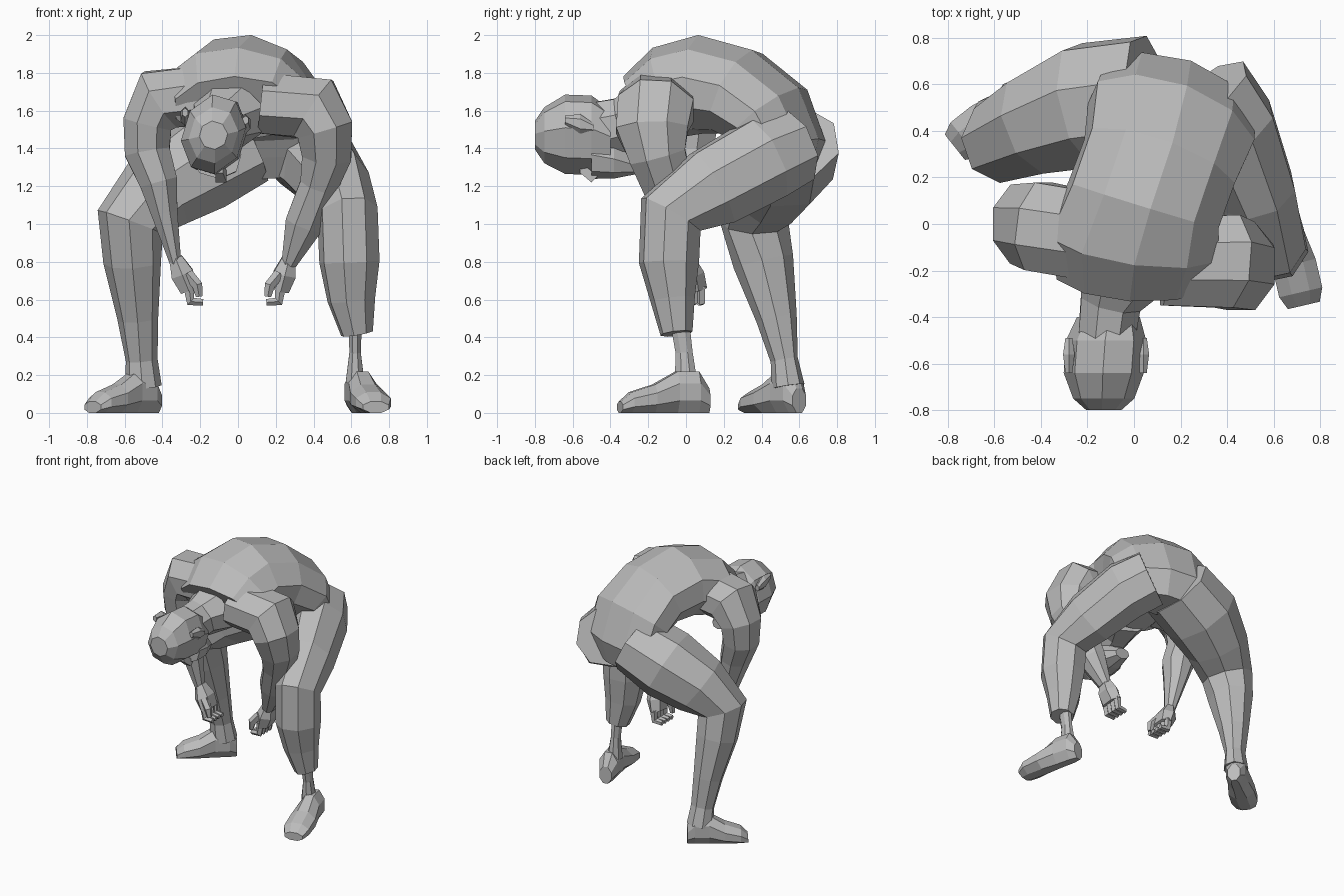
import bpy, bmesh, math
from mathutils import Vector

cube = bpy.data.objects.get("Cube")
if cube:
    bpy.data.objects.remove(cube, do_unlink=True)

grey = bpy.data.materials.new("clay grey")
grey.use_nodes = True
colour = (0.5, 0.5, 0.5, 1)
grey.diffuse_color = colour
grey.node_tree.nodes["Principled BSDF"].inputs["Base Color"].default_value = colour


def finish(name, bm):
    """Turn a bmesh into a flat shaded grey object."""
    bmesh.ops.recalc_face_normals(bm, faces=bm.faces)
    mesh = bpy.data.meshes.new(name)
    bm.to_mesh(mesh)
    bm.free()
    mesh.materials.append(grey)
    obj = bpy.data.objects.new(name, mesh)
    bpy.context.collection.objects.link(obj)


def loft(name, rings, side, sides=8, axis=None):
    """Skin rings of (x, y, z, half width, half depth) along their centre line."""
    bm = bmesh.new()
    centres = [Vector(ring[:3]) for ring in rings]
    last = len(rings) - 1
    grow = 1 / math.cos(math.pi / sides)
    loops = []
    for i, ring in enumerate(rings):
        before, after = centres[max(i - 1, 0)], centres[min(i + 1, last)]
        if axis:
            tangent = Vector(axis).normalized()
        else:
            tangent = Vector()
            for step in (centres[i] - before, after - centres[i]):
                if step.length:
                    tangent += step.normalized()
            tangent.normalize()
        across = Vector(side)
        across = (across - tangent * across.dot(tangent)).normalized()
        depth = tangent.cross(across)
        loop = []
        for k in range(sides):
            angle = math.tau * (k + 0.5) / sides
            loop.append(bm.verts.new(centres[i]
                        + across * ring[3] * grow * math.cos(angle)
                        + depth * ring[4] * grow * math.sin(angle)))
        loops.append(loop)
    for low, high in zip(loops, loops[1:]):
        for k in range(sides):
            n = (k + 1) % sides
            bm.faces.new((low[k], low[n], high[n], high[k]))
    bm.faces.new(loops[0])
    bm.faces.new(loops[-1])
    finish(name, bm)


# Bent torso, from seat to collar
loft("torso", [
    (.19, .53, 1.25, .22, .12), (.18, .52, 1.4, .34, .19), (.16, .44, 1.58, .36, .21),
    (.11, .27, 1.7, .33, .23), (.04, .08, 1.74, .33, .25),
    (0, -.08, 1.7, .37, .24), (-.01, -.23, 1.61, .32, .19)],
    side=(.95, -.3, -.13), sides=10)

# Neck and downturned head
loft("neck", [(-.05, -.2, 1.58, .2, .17), (-.1, -.33, 1.53, .13, .14),
              (-.12, -.5, 1.49, .12, .15)], side=(1, 0, 0))
loft("head", [
    (-.13, -.8, 1.47, .07, .07), (-.13, -.75, 1.47, .12, .14),
    (-.13, -.64, 1.475, .155, .2), (-.12, -.5, 1.47, .155, .2),
    (-.11, -.4, 1.43, .12, .17)], side=(1, 0, -.3), axis=(0, 1, 0))
loft("jaw", [(-.12, -.5, 1.36, .13, .11), (-.11, -.38, 1.34, .11, .09),
             (-.11, -.26, 1.31, .06, .04)], side=(1, 0, -.3), axis=(0, 1, 0))
loft("nose", [(-.1, -.56, 1.3, .02, .03), (-.09, -.5, 1.25, .03, .03),
              (-.09, -.47, 1.28, .03, .03)], side=(1, 0, 0), sides=4, axis=(0, 1, 0))
for label, x, z in (("left", .04, 1.53), ("right", -.28, 1.57)):
    loft(label + "_ear", [(x, -.64, z + .02, .015, .02), (x, -.56, z, .025, .045),
                          (x, -.49, z - .02, .015, .02)],
         side=(1, 0, 0), sides=6, axis=(0, 1, 0))

# Arms, growing out of the chest and hanging from the shoulders
loft("left_arm", [
    (.12, -.16, 1.64, .19, .16), (.4, -.16, 1.61, .2, .18), (.46, -.18, 1.5, .19, .15),
    (.47, -.15, 1.36, .15, .13), (.43, -.1, 1.21, .13, .1),
    (.35, -.05, 1, .1, .1), (.27, 0, .79, .05, .04)], side=(0, 1, 0))
loft("right_arm", [
    (-.15, -.06, 1.68, .19, .16), (-.41, -.01, 1.66, .19, .17), (-.48, 0, 1.53, .17, .13),
    (-.48, 0, 1.38, .14, .12), (-.42, -.02, 1.22, .12, .1),
    (-.39, -.01, 1.06, .09, .07), (-.33, 0, .79, .04, .03)], side=(0, 1, 0))


# Half closed hands: palm, four curled fingers and a thumb
def hand(label, wrist, knuckles, inward):
    a, b = Vector(wrist), Vector(knuckles)
    middle = a.lerp(b, .5)
    curl = Vector((inward, 0, 0))
    loft(label + "_palm", [(*a, .035, .04), (*middle, .06, .075), (*b, .045, .08)],
         side=(1, 0, 0), sides=6)
    for i in range(4):
        base = b + Vector((0, (i - 1.5) * .04, .02))
        bend = base + curl * .01 - Vector((0, 0, .08))
        tip = bend + curl * .065 - Vector((0, 0, .005))
        loft(f"{label}_finger_{i + 1}", [(*base, .022, .025), (*bend, .02, .022),
                                         (*tip, .015, .015)], side=(0, 1, 0), sides=5)
    root = middle + Vector((inward * .03, -.05, 0))
    bend = root + curl * .05 - Vector((0, .02, .06))
    tip = bend + curl * .01 - Vector((0, 0, .06))
    loft(label + "_thumb", [(*root, .025, .025), (*bend, .024, .024),
                            (*tip, .015, .015)], side=(0, 1, 0), sides=5)


hand("left", (.27, 0, .82), (.225, .02, .65), -1)
hand("right", (-.33, 0, .82), (-.26, .01, .65), 1)

# Forward leg: trouser leg with a hem, bare ankle
loft("left_leg", [
    (.31, .56, 1.41, .2, .2), (.42, .41, 1.34, .19, .22), (.53, .14, 1.19, .16, .21),
    (.58, -.08, 1.05, .15, .17), (.59, -.09, .8, .15, .15),
    (.6, -.07, .6, .12, .11), (.63, -.05, .42, .08, .08)], side=(.95, .2, 0))
loft("left_ankle", [(.62, -.03, .46, .035, .05), (.62, -.01, .32, .03, .045),
                    (.62, 0, .16, .05, .06)], side=(1, 0, 0))

# Trailing leg, turned outward
loft("right_leg", [
    (.06, .54, 1.43, .26, .21), (-.2, .51, 1.31, .26, .24), (-.42, .43, 1.17, .21, .21),
    (-.57, .36, 1.01, .17, .17), (-.56, .41, .8, .15, .14),
    (-.53, .48, .5, .1, .1), (-.51, .52, .28, .065, .08), (-.5, .54, .14, .08, .09)],
    side=(.35, -.93, 0))


# Flat soled shoes, from heel to toe
def shoe(name, heel, toe):
    a, b = Vector(heel), Vector(toe)
    along = b - a
    rings = []
    for t, width, height in ((0, .045, .13), (.12, .07, .22), (.36, .075, .22),
                             (.62, .095, .15), (.88, .095, .11), (1, .07, .06)):
        p = a.lerp(b, t)
        rings.append((p.x, p.y, height / 2, width, height / 2))
    loft(name, rings, side=(-along.y, along.x, 0), axis=along)


shoe("left_shoe", (.62, .12, 0), (.73, -.35, 0))
shoe("right_shoe", (-.43, .6, 0), (-.77, .33, 0))
